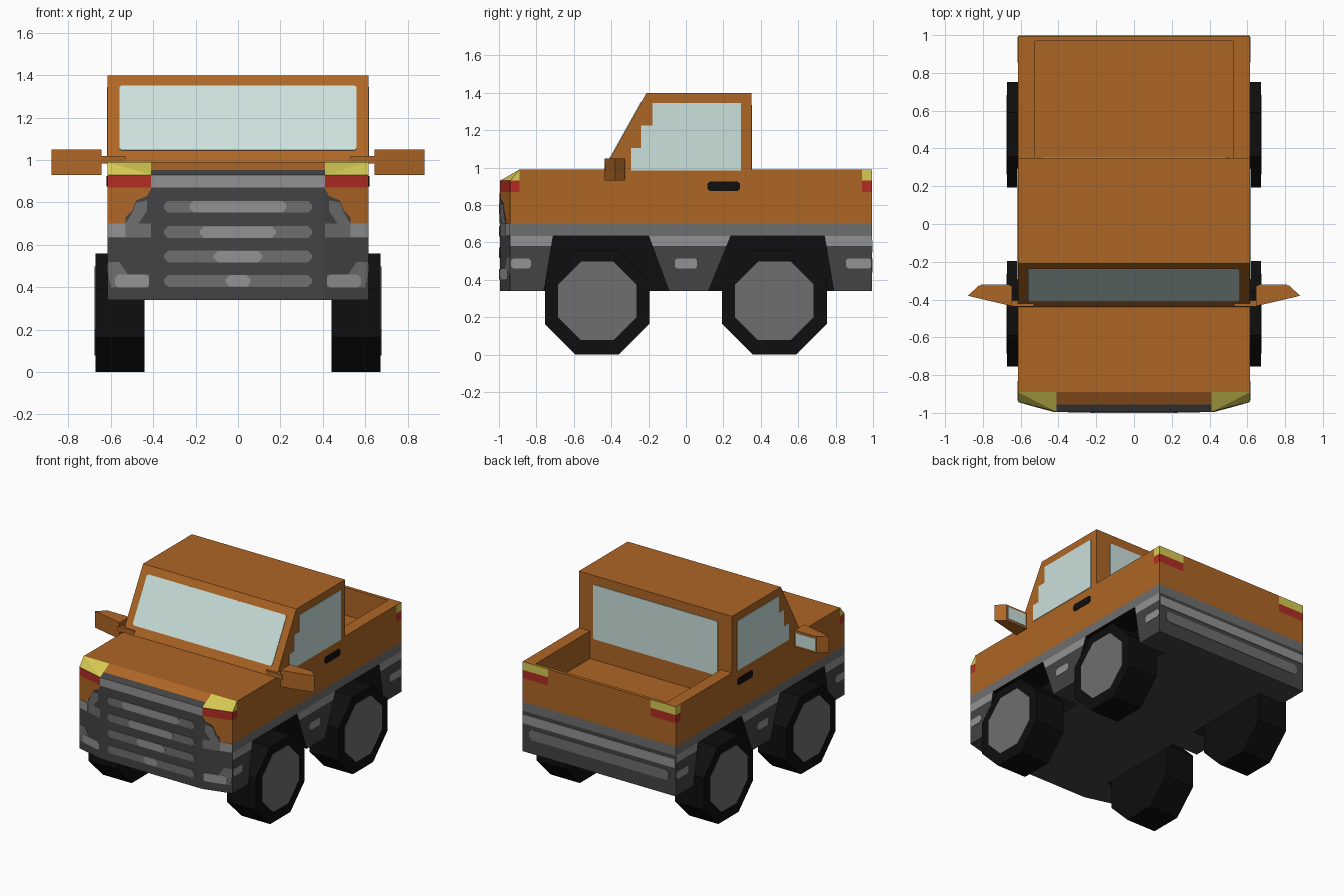
import bpy, bmesh, math
from mathutils import Vector

if "Cube" in bpy.data.objects:
    bpy.data.objects.remove(bpy.data.objects["Cube"])


def mat(name, *rgb):
    m = bpy.data.materials.new(name)
    m.diffuse_color = [(c / 255 / 12.92 if c < 11 else ((c / 255 + 0.055) / 1.055) ** 2.4) for c in rgb] + [1]
    m.use_nodes = True
    m.node_tree.nodes["Principled BSDF"].inputs["Base Color"].default_value = m.diffuse_color
    return m


ORANGE = mat("orange paint", 174, 102, 37)
DARK = mat("dark grey", 67, 67, 67)
MID = mat("mid grey", 110, 110, 110)
LIGHT = mat("light grey", 146, 146, 146)
BLACK = mat("black rubber", 14, 14, 14)
GLASS = mat("pale glass", 203, 225, 220)
RED = mat("red lamp", 178, 45, 36)
YELLOW = mat("yellow lamp", 214, 202, 84)
ALL = [ORANGE, DARK, MID, LIGHT, BLACK, RED, YELLOW]


def finish(bm, name, mats):
    bmesh.ops.recalc_face_normals(bm, faces=bm.faces)
    me = bpy.data.meshes.new(name)
    bm.to_mesh(me)
    bm.free()
    for m in mats:
        me.materials.append(m)
    ob = bpy.data.objects.new(name, me)
    bpy.context.collection.objects.link(ob)
    return ob


def prism(name, pts, place, w0, w1, m, both=False):
    """Extrude a 2D outline from w0 to w1; place(u, v, w) gives the 3D point."""
    obs = []
    for s, side in ((1, "right_"), (-1, "left_")) if both else ((1, ""),):
        bm = bmesh.new()
        rings = [[bm.verts.new(Vector(place(u, v, w)) * Vector((1, 1, 1)) if s > 0 else
                               Vector((-place(u, v, w)[0], *place(u, v, w)[1:]))) for u, v in pts]
                 for w in (w0, w1)]
        n = len(pts)
        for r in rings:
            bm.faces.new(r)
        for i in range(n):
            j = (i + 1) % n
            bm.faces.new((rings[0][i], rings[0][j], rings[1][j], rings[1][i]))
        obs.append(finish(bm, side + name, [m]))
    return obs


def rect(u0, u1, v0, v1, c=0):
    """Rectangle, or pill shape when a corner cut is given."""
    if not c:
        return [(u0, v0), (u1, v0), (u1, v1), (u0, v1)]
    return [(u0 + c, v0), (u1 - c, v0), (u1, v0 + c), (u1, v1 - c),
            (u1 - c, v1), (u0 + c, v1), (u0, v1 - c), (u0, v0 + c)]


def octagon(cy, cz, half):
    r = half / math.cos(math.pi / 8)
    return [(cy + r * math.cos(math.pi / 8 + i * math.pi / 4),
             cz + r * math.sin(math.pi / 8 + i * math.pi / 4)) for i in range(8)]


def along_x(u, v, w): return (w, u, v)
def along_y(u, v, w): return (u, w, v)
def along_z(u, v, w): return (u, v, w)
def corner(u, v, w): return (u, -0.995 + (u - 0.41) * 0.268 - w, v)


W, F, B = 0.615, -0.995, 0.995

# Body: hull with chamfered nose, sliced along the colour boundaries
bm = bmesh.new()
for s in (1, -1):
    for x, y, z in ((.41, F, .34), (W, -.94, .34), (W, B, .34), (.41, F, .93),
                    (W, -.94, .93), (W, -.89, .99), (W, B, .99)):
        bm.verts.new((s * x, y, z))
bmesh.ops.convex_hull(bm, input=bm.verts)
bmesh.ops.dissolve_limit(bm, angle_limit=0.01, verts=bm.verts, edges=bm.edges)
cuts = [((0, 0, z), (0, 0, 1)) for z in (.58, .635, .70, .87, .93)]
cuts += [((0, y, 0), (0, 1, 0)) for y in (-.955, -.89, .94)]
cuts += [((x, 0, 0), (1, 0, 0)) for x in (-.41, .41)]
for co, no in cuts:
    bmesh.ops.bisect_plane(bm, geom=bm.verts[:] + bm.edges[:] + bm.faces[:], plane_co=co, plane_no=no)
bmesh.ops.recalc_face_normals(bm, faces=bm.faces)


def body_colour(c, n):
    x, y, z = abs(c.x), c.y, c.z
    if n.z < -.9:
        return DARK
    if n.z > .9:
        return ORANGE
    if n.z > .2:                                   # sloping nose edge
        return YELLOW if x > .41 else DARK if y < -.955 else ORANGE
    if n.y < -.5 and x < .41:                      # grille
        return LIGHT if z > .87 else DARK
    if z > .87:                                    # lamp band
        if y < -.89:
            return RED if z < .93 else YELLOW
        if y > .94 and x > .41:
            return RED if z < .93 else YELLOW
    if z > .70:
        return ORANGE
    if z > .635:
        return MID
    return LIGHT if z > .58 and abs(n.x) > .9 else DARK


for f in bm.faces:
    f.material_index = ALL.index(body_colour(f.calc_center_median(), f.normal))
body = finish(bm, "body", ALL)

# Wheel arches and load bed cut out of the body
cutters = prism("front_arch", [(-.765, .2), (-.76, .34), (-.71, .635), (-.2, .635), (-.09, .34), (-.09, .2)],
                along_x, .41, .8, BLACK, True)
cutters += prism("rear_arch", [(.12, .2), (.12, .34), (.24, .635), (.74, .635), (.79, .34), (.79, .2)],
                 along_x, .41, .8, BLACK, True)
cutters += prism("bed_cutter", rect(-.525, .525, .35, .97), along_z, .79, 1.2, ORANGE)
bpy.context.view_layer.objects.active = body
for c in cutters:
    c.hide_render = True
    mod = body.modifiers.new("cut", 'BOOLEAN')
    mod.operation, mod.solver, mod.object = 'DIFFERENCE', 'EXACT', c
    mod.material_mode = 'TRANSFER'
    bpy.ops.object.modifier_apply(modifier=mod.name)
for c in cutters:
    bpy.data.objects.remove(c)

# Cab and its windows
prism("cab", [(-.44, .988), (-.21, 1.40), (.35, 1.40), (.35, .988)], along_x, -W, W, ORANGE)
slope = Vector((0, .23, .412)).normalized()
out = Vector((0, -slope.z, slope.y))


def on_windshield(u, v, w):
    return tuple(Vector((u, -.44, .988)) + slope * ((v - .988) / slope.z) + out * w)


prism("windshield", rect(-.56, .56, 1.045, 1.35, .01), on_windshield, -.002, .004, GLASS)
prism("side_window", [(-.295, .985), (-.295, 1.105), (-.24, 1.105), (-.24, 1.225), (-.18, 1.225),
                      (-.18, 1.345), (.295, 1.345), (.295, .985)], along_x, W - .002, W + .004, GLASS, True)
prism("rear_window", rect(-.5, .5, .94, 1.335, .01), along_y, .348, .354, GLASS)

# Wheels with hub plates
for name, cy in (("front", -.475), ("rear", .473)):
    prism(name + "_wheel", octagon(cy, .28, .28), along_x, .44, .672, BLACK, True)
    prism(name + "_hub", octagon(cy, .287, .21), along_x, .670, .676, MID, True)

# Wing mirrors
prism("mirror_stalk", rect(.53, .66, -.437, -.405), along_z, .985, 1.02, ORANGE, True)
prism("mirror", [(.645, -.435), (.88, -.38), (.82, -.325), (.645, -.325)], along_z, .93, 1.05, ORANGE, True)
prism("mirror_glass", rect(.66, .81, .945, 1.035), along_y, -.327, -.321, GLASS, True)

# Door handles and side markers
prism("door_handle", rect(.115, .29, .875, .925, .012), along_x, W - .002, W + .005, BLACK, True)
for i, (y0, y1) in enumerate(((-.935, -.83), (-.06, .06), (.855, .99))):
    prism(f"side_marker_{i}", rect(y0, y1, .46, .515, .012), along_x, W - .002, W + .003, LIGHT, True)

# Grille bars with highlights
for i, (z, h) in enumerate(((.78, .23), (.66, .18), (.545, .115), (.43, .06))):
    prism(f"grille_bar_{i}", rect(-.35, .35, z - .028, z + .028, .02), along_y, F - .003, F + .002, MID)
    prism(f"grille_highlight_{i}", rect(-h, h, z - .027, z + .027, .02), along_y, F - .005, F + .002, LIGHT)

# Front corner trim
prism("corner_step", [(.41, .70), (.53, .70), (.53, .73), (.50, .76), (.48, .81), (.43, .83), (.41, .865)],
      corner, -.002, .002, DARK, True)
prism("corner_accent", [(.43, .81), (.43, .76), (.47, .70), (.53, .70), (.50, .75), (.48, .80)],
      corner, -.002, .003, MID, True)
prism("corner_light_band", rect(.53, .612, .638, .70), corner, -.002, .003, LIGHT, True)
prism("corner_lower_band", [(.42, .40), (.60, .40), (.612, .46), (.612, .52), (.56, .52), (.52, .46), (.42, .46)],
      corner, -.002, .002, MID, True)
prism("corner_lower_pill", rect(.42, .58, .40, .46, .015), corner, -.002, .004, LIGHT, True)

# Rear bumper bands
prism("rear_band_upper", rect(-.612, .612, .545, .61), along_y, B - .002, B + .003, LIGHT)
prism("rear_band_lower", rect(-.56, .56, .44, .515, .02), along_y, B - .002, B + .003, MID)
